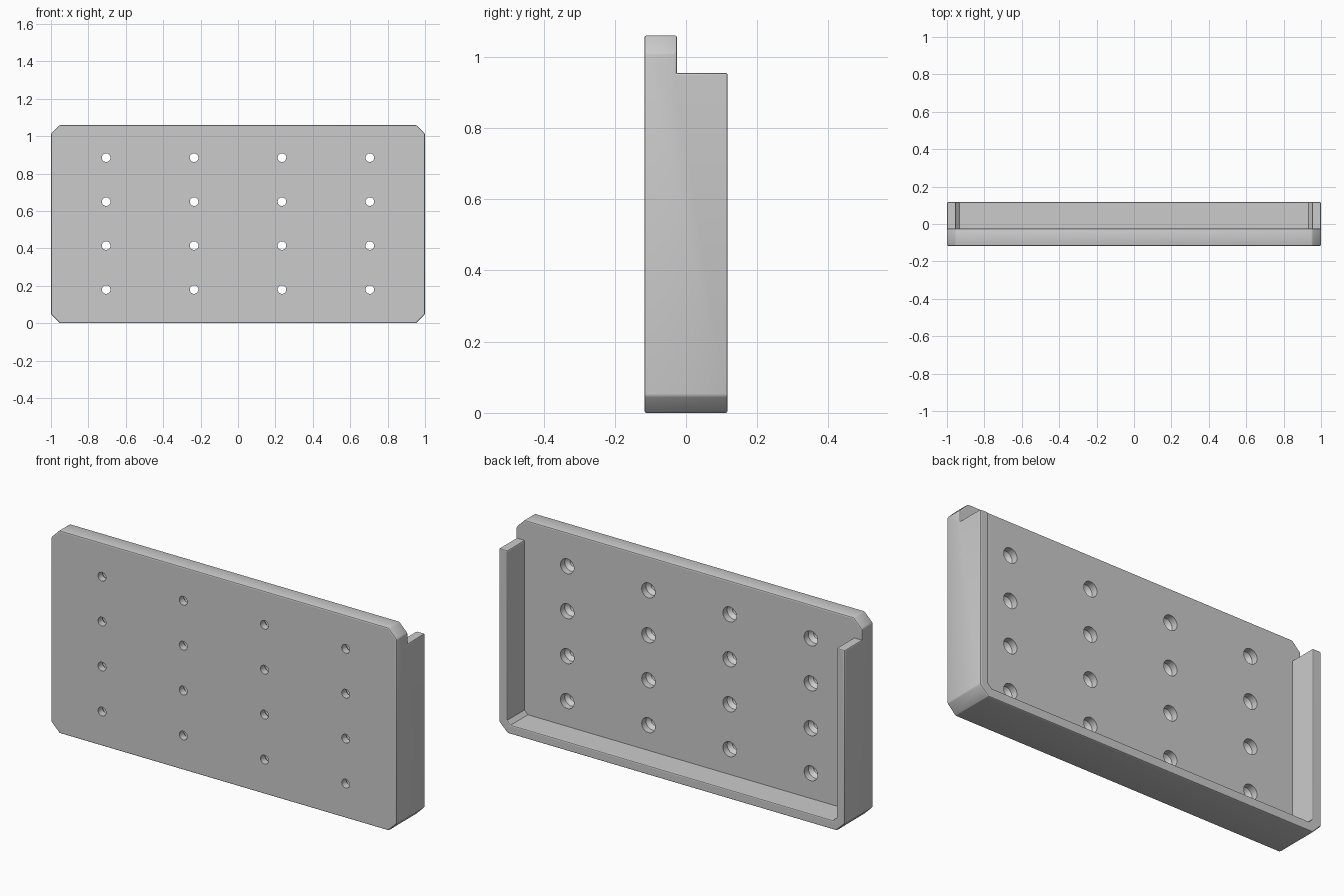
import bpy, bmesh, math
from mathutils import Vector

cube = bpy.data.objects.get("Cube")
if cube:
    bpy.data.objects.remove(cube, do_unlink=True)

W, H, D = 1.0, 1.06, 0.117      # half width, height, half depth
WALL_TOP = 0.955                # height of the side walls
PLATE_BACK = -0.025             # rear surface of the thick plate
CHAMFER = 0.048

grey = bpy.data.materials.new("light_grey")
grey.use_nodes = True
color = (0.6, 0.6, 0.6, 1)
grey.diffuse_color = color
grey.node_tree.nodes["Principled BSDF"].inputs["Base Color"].default_value = color


def add_object(name, bm):
    bmesh.ops.recalc_face_normals(bm, faces=bm.faces)
    mesh = bpy.data.meshes.new(name)
    bm.to_mesh(mesh)
    bm.free()
    mesh.materials.append(grey)
    obj = bpy.data.objects.new(name, mesh)
    bpy.context.collection.objects.link(obj)
    return obj


def prism(name, outline, y0, y1):
    """Extrude an x-z outline along y."""
    bm = bmesh.new()
    face = bm.faces.new([bm.verts.new((x, y0, z)) for x, z in outline])
    out = bmesh.ops.extrude_face_region(bm, geom=[face])
    moved = [g for g in out["geom"] if isinstance(g, bmesh.types.BMVert)]
    bmesh.ops.translate(bm, verts=moved, vec=(0, y1 - y0, 0))
    return add_object(name, bm)


def mirrored(half):
    """Complete a right-hand outline with its mirror image."""
    return half + [(-x, z) for x, z in reversed(half)]


def cut(target, cutter):
    cutter.hide_render = True
    mod = target.modifiers.new("cut", 'BOOLEAN')
    mod.operation = 'DIFFERENCE'
    mod.solver = 'EXACT'
    mod.object = cutter
    bpy.context.view_layer.objects.active = target
    bpy.ops.object.modifier_apply(modifier=mod.name)
    bpy.data.objects.remove(cutter, do_unlink=True)


# Solid block with chamfered corners
tray = prism("mounting_tray", mirrored(
    [(W - CHAMFER, 0), (W, CHAMFER), (W, H - CHAMFER), (W - CHAMFER, H)]), -D, D)

# Open-topped recess behind the plate, stepping down to the side walls
inner = W - CHAMFER
cut(tray, prism("recess_cutter", mirrored(
    [(inner - 0.02, 0.048), (inner, 0.068), (inner, WALL_TOP),
     (W + 0.1, WALL_TOP), (W + 0.1, H + 0.1)]), PLATE_BACK, D + 0.1))

# Fine bevel along the outward edges
bm = bmesh.new()
bm.from_mesh(tray.data)
bmesh.ops.dissolve_limit(bm, angle_limit=0.02, verts=bm.verts, edges=bm.edges)
edges = [e for e in bm.edges
         if e.is_manifold and e.is_convex and e.calc_face_angle() > math.radians(30)]
bmesh.ops.bevel(bm, geom=edges, offset=0.006, offset_type='OFFSET',
                segments=2, profile=0.5, affect='EDGES', clamp_overlap=True)
bm.to_mesh(tray.data)
bm.free()

# Countersunk screw holes, four by four
SIDES = 32
PROFILE = [(0.023, -0.2), (0.023, -0.08), (0.039, -0.06), (0.039, 0.02)]
bm = bmesh.new()
for col in range(4):
    for row in range(4):
        center = Vector(((col - 1.5) * 0.47, 0, 0.18 + row * 0.235))
        rings = []
        for r, y in PROFILE:
            angles = [math.tau * i / SIDES for i in range(SIDES)]
            rings.append([bm.verts.new(center + Vector((r * math.cos(a), y, r * math.sin(a))))
                          for a in angles])
        for a, b in zip(rings, rings[1:]):
            for i in range(SIDES):
                j = (i + 1) % SIDES
                bm.faces.new((a[i], a[j], b[j], b[i]))
        bm.faces.new(rings[0])
        bm.faces.new(rings[-1])
cut(tray, add_object("hole_cutter", bm))

# Smooth shading with crisp edges
bpy.ops.object.select_all(action='DESELECT')
tray.select_set(True)
bpy.context.view_layer.objects.active = tray
bpy.ops.object.shade_smooth_by_angle(angle=math.radians(20))
